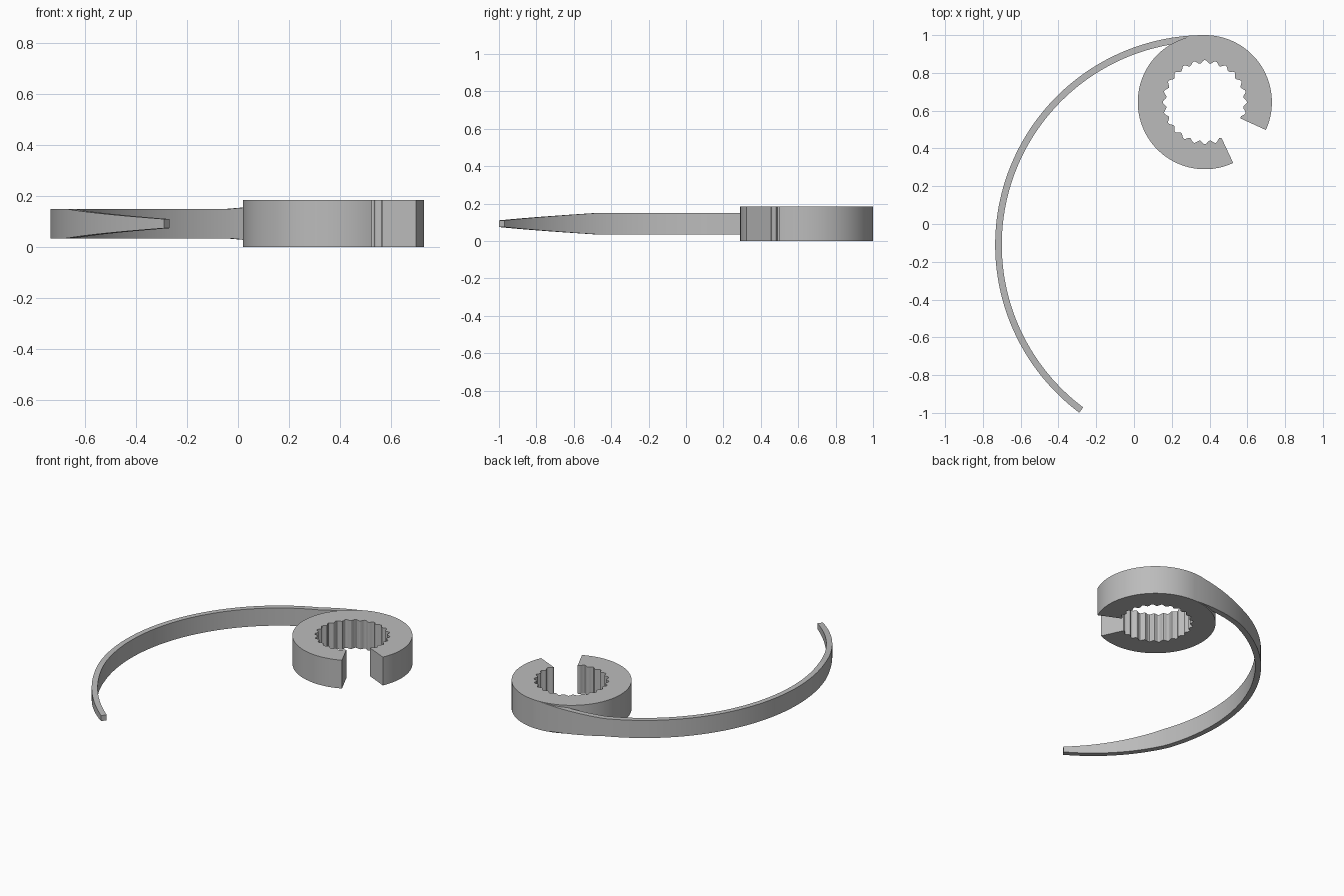
import bpy, bmesh
from math import sin, cos, pi, radians

cube = bpy.data.objects.get("Cube")
if cube:
    bpy.data.objects.remove(cube, do_unlink=True)

grey = bpy.data.materials.new("plain grey")
grey.use_nodes = True
grey.diffuse_color = (0.5, 0.5, 0.5, 1)
grey.node_tree.nodes["Principled BSDF"].inputs["Base Color"].default_value = (0.5, 0.5, 0.5, 1)

HEIGHT = 0.185
MID = HEIGHT / 2


def sweep_arc(name, centre, start, end, steps, section):
    """Sweep a rectangle about a vertical axis; section(a) gives inner, outer, half height."""
    bm = bmesh.new()
    loops = []
    for i in range(steps + 1):
        a = radians(start + (end - start) * i / steps)
        inner, outer, half = section(a)
        corners = [(inner, -half), (outer, -half), (outer, half), (inner, half)]
        loops.append([bm.verts.new((centre[0] + r * cos(a), centre[1] + r * sin(a), MID + h))
                      for r, h in corners])
    for p, q in zip(loops, loops[1:]):
        for k in range(4):
            n = (k + 1) % 4
            bm.faces.new((p[k], p[n], q[n], q[k]))
    bm.faces.new(loops[0])
    bm.faces.new(loops[-1][::-1])
    bmesh.ops.recalc_face_normals(bm, faces=bm.faces)
    mesh = bpy.data.meshes.new(name)
    bm.to_mesh(mesh)
    bm.free()
    mesh.materials.append(grey)
    obj = bpy.data.objects.new(name, mesh)
    bpy.context.collection.objects.link(obj)
    bpy.ops.object.select_all(action='DESELECT')
    obj.select_set(True)
    bpy.context.view_layer.objects.active = obj
    bpy.ops.object.shade_smooth_by_angle(angle=radians(25))
    return obj


# Open clamp ring with a splined bore
TEETH = 24


def ring_section(a):
    return 0.214 + 0.009 * cos(TEETH * a), 0.355, MID


sweep_arc("splined_ring", (0.375, 0.645), -24.5, 295, 213, ring_section)


# Curved arm: flares into the ring, then narrows towards the tip
def arm_section(a):
    flare = max(0, (radians(112.5) - a) / radians(22.5))
    taper = max(0, (a - radians(199.5)) / radians(33.7))
    return 1.075, 1.11, 0.0575 + (MID - 0.0575) * flare - 0.0395 * taper


sweep_arc("curved_arm", (0.375, -0.11), 90, 233.2, 96, arm_section)
